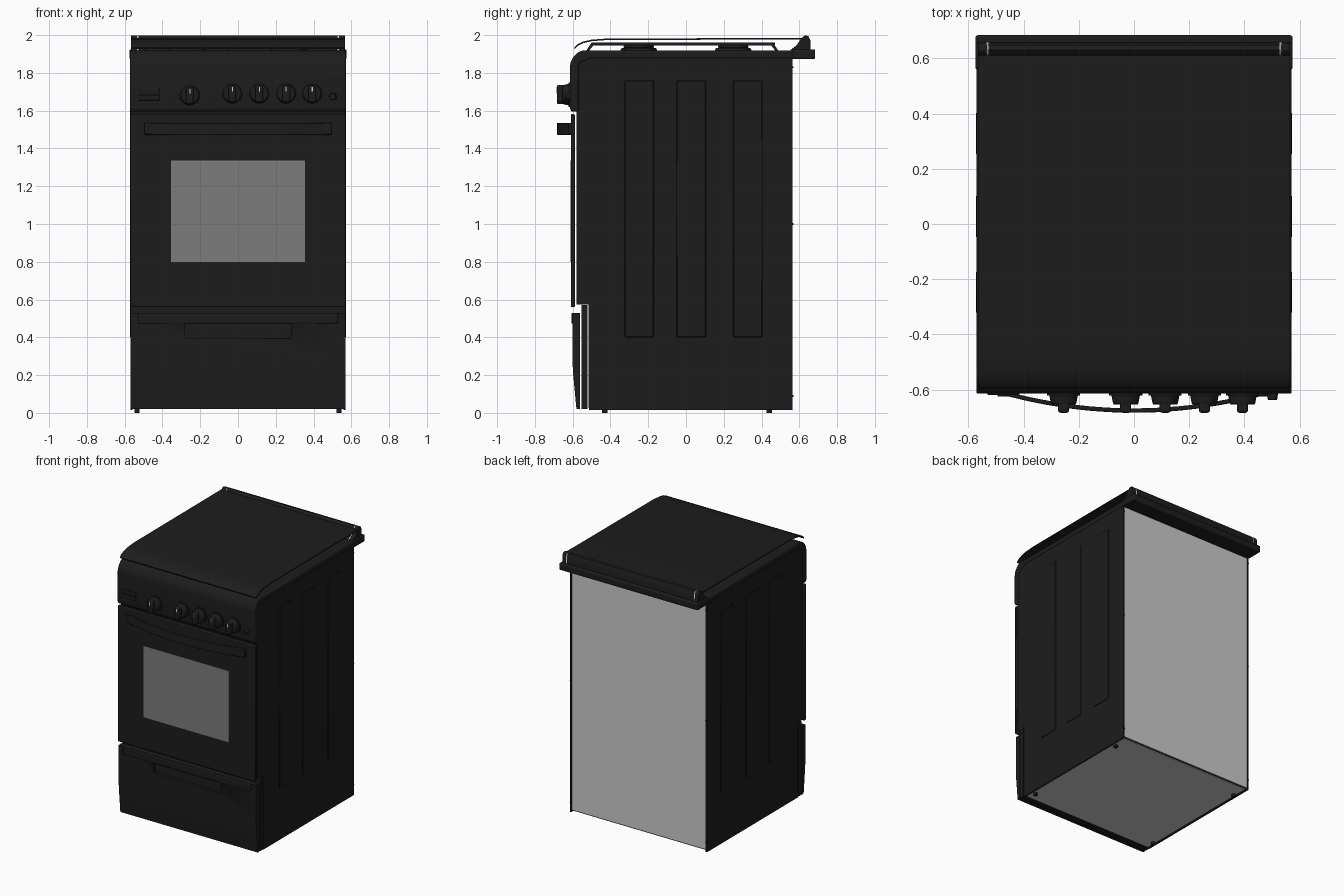
import bpy, bmesh, math
from mathutils import Matrix

if "Cube" in bpy.data.objects:
    bpy.data.objects.remove(bpy.data.objects["Cube"])


def material(name, v):
    m = bpy.data.materials.new(name)
    m.diffuse_color = (v, v, v, 1)
    m.use_nodes = True
    m.node_tree.nodes["Principled BSDF"].inputs["Base Color"].default_value = m.diffuse_color
    return m


BLACK = material("black_enamel", 0.012)
GLASS = material("smoked_glass", 0.2)


def finish(name, bm, mat, bevel=0, seg=2):
    bmesh.ops.recalc_face_normals(bm, faces=bm.faces)
    me = bpy.data.meshes.new(name)
    bm.to_mesh(me)
    bm.free()
    ob = bpy.data.objects.new(name, me)
    bpy.context.collection.objects.link(ob)
    if mat:
        me.materials.append(mat)
    if bevel:
        b = ob.modifiers.new("bevel", "BEVEL")
        b.width, b.segments, b.limit_method = bevel, seg, "ANGLE"
    bpy.ops.object.select_all(action="DESELECT")
    bpy.context.view_layer.objects.active = ob
    ob.select_set(True)
    bpy.ops.object.shade_smooth_by_angle(angle=math.radians(35))
    return ob


def box(name, x, y, z, mat=BLACK, bevel=0.0, seg=2):
    bm = bmesh.new()
    bmesh.ops.create_cube(bm, size=1)
    for v in bm.verts:
        v.co = [r[0] + (c + 0.5) * (r[1] - r[0]) for c, r in zip(v.co, (x, y, z))]
    return finish(name, bm, mat, bevel, seg)


def prism(name, pts, a, b, axis="x", mat=BLACK, bevel=0.0):
    """Extrude a (y,z) outline along x, or an (x,y) outline along z."""
    bm = bmesh.new()
    put = (lambda p, t: (t, p[0], p[1])) if axis == "x" else (lambda p, t: (p[0], p[1], t))
    lo = [bm.verts.new(put(p, a)) for p in pts]
    hi = [bm.verts.new(put(p, b)) for p in pts]
    bm.faces.new(lo)
    bm.faces.new(hi)
    n = len(pts)
    for i in range(n):
        j = (i + 1) % n
        bm.faces.new((lo[i], lo[j], hi[j], hi[i]))
    return finish(name, bm, mat, bevel)


def disc(name, loc, r1, r2, depth, axis="z", mat=BLACK, bevel=0.0, seg=32):
    bm = bmesh.new()
    bmesh.ops.create_cone(bm, cap_ends=True, segments=seg, radius1=r1, radius2=r2, depth=depth)
    rot = {"z": Matrix(), "y": Matrix.Rotation(math.pi / 2, 4, "X"),
           "x": Matrix.Rotation(math.pi / 2, 4, "Y")}[axis]
    bm.transform(Matrix.Translation(loc) @ rot)
    return finish(name, bm, mat, bevel)


# body: stepped back behind the drawer, with grey back and floor sheets
prism("body", [(-0.58, 0.575), (-0.515, 0.575), (-0.515, 0.025), (0.55, 0.025),
               (0.55, 1.89), (-0.58, 1.89)], -0.566, 0.566)
box("back_panel", (-0.558, 0.558), (0.545, 0.556), (0.03, 1.875), None)
box("floor_panel", (-0.55, 0.55), (-0.505, 0.545), (0.02, 0.03), None)

# side sheets with pressed ribs, feet
for s, side in ((-1, "left"), (1, "right")):
    x = sorted((s * 0.558, s * 0.568))
    box(side + "_wall", x, (-0.513, 0.563), (0.015, 1.88))
    for i, y in enumerate((-0.325, -0.05, 0.25)):
        box(f"{side}_rib_{i}", sorted((s * 0.56, s * 0.572)), (y, y + 0.155), (0.4, 1.76),
            bevel=0.004, seg=1)
    for y in (-0.43, 0.44):
        disc(side + "_foot", (s * 0.535, y, 0.0125), 0.014, 0.014, 0.025, seg=16)

# control panel curving up into the cooktop
arc = [(-0.53 - 0.085 * math.cos(a), 1.825 + 0.095 * math.sin(a))
       for a in [math.radians(d) for d in range(0, 91, 10)]]
prism("control_panel", [(-0.57, 1.595), (-0.605, 1.595), (-0.615, 1.61)] + arc +
      [(-0.5, 1.88), (-0.57, 1.85)], -0.571, 0.571, bevel=0.006)
box("cooktop", (-0.571, 0.571), (-0.54, 0.57), (1.875, 1.918), bevel=0.01)

# knobs with grip and white marker
for i, (x, z) in enumerate(((-0.255, 1.68), (-0.03, 1.69), (0.113, 1.69), (0.255, 1.69), (0.393, 1.69))):
    disc(f"knob_collar_{i}", (x, -0.616, z), 0.06, 0.06, 0.012, "y")
    disc(f"knob_{i}", (x, -0.635, z), 0.053, 0.045, 0.04, "y", bevel=0.006)
    box(f"knob_grip_{i}", (x - 0.02, x + 0.02), (-0.684, -0.63), (z - 0.045, z + 0.045), bevel=0.008)
    box(f"knob_marker_{i}", (x - 0.003, x + 0.003), (-0.6855, -0.66), (z + 0.012, z + 0.035), None)
disc("push_button", (0.502, -0.625, 1.675), 0.02, 0.017, 0.025, "y", bevel=0.003)
for i, z in enumerate((1.655, 1.69)):
    box(f"switch_plate_{i}", (-0.53, -0.415), (-0.62, -0.61), (z, z + 0.028), bevel=0.003)

# oven door, window and bowed handle
box("oven_door", (-0.57, 0.57), (-0.61, -0.588), (0.56, 1.582), bevel=0.006)
box("door_window", (-0.355, 0.355), (-0.612, -0.6), (0.8, 1.335), GLASS)
n = 24
xs = [-0.495 + 0.99 * i / n for i in range(n + 1)]
outer = [(x, -0.684 + 0.07 * (x / 0.495) ** 2) for x in xs]
inner = [(x, y + 0.016) for x, y in reversed(outer)]
prism("door_handle", outer + inner, 1.472, 1.535, "z", bevel=0.004)
for s in (-1, 1):
    box("handle_mount", sorted((s * 0.44, s * 0.495)), (-0.625, -0.6), (1.475, 1.532), bevel=0.004)

# storage drawer with finger recess, and the inner panel behind it
drawer = prism("drawer_front", [(-0.56, 0.02), (-0.58, 0.02), (-0.597, 0.2), (-0.6, 0.25),
                                (-0.6, 0.53), (-0.56, 0.53)], -0.57, 0.57)
cutter = box("recess_cutter", (-0.28, 0.28), (-0.7, -0.578), (0.395, 0.475))
cutter.hide_render = True
cutter.hide_set(True)
cut = drawer.modifiers.new("recess", "BOOLEAN")
cut.operation, cut.object, cut.solver = "DIFFERENCE", cutter, "EXACT"
box("drawer_lip", (-0.53, 0.53), (-0.607, -0.59), (0.472, 0.528), bevel=0.006)
box("drawer_inner_panel", (-0.57, 0.57), (-0.553, -0.521), (0.02, 0.572))

# four burners and two pan supports under the lid
for i, (x, y, r) in enumerate(((-0.27, -0.25, 0.08), (0.27, -0.25, 0.06),
                               (-0.27, 0.25, 0.06), (0.27, 0.25, 0.08))):
    disc(f"burner_{i}", (x, y, 1.924), r + 0.02, r + 0.01, 0.016)
    disc(f"burner_cap_{i}", (x, y, 1.938), r, r, 0.014, bevel=0.004)
    for d in (-1, 1):
        a, b = sorted((d * 0.05, d * 0.22))
        box(f"grate_cross_{i}", (x + a, x + b), (y - 0.006, y + 0.006), (1.948, 1.962))
        box(f"grate_finger_{i}", (x - 0.006, x + 0.006), (y + a, y + b), (1.948, 1.962))
for s in (-1, 1):
    for x in (0.05, 0.49):
        prism("grate_rail", [(-0.53, 1.915), (-0.5, 1.96), (0.46, 1.96), (0.49, 1.915),
                             (0.475, 1.915), (0.45, 1.946), (-0.49, 1.946), (-0.515, 1.915)],
              s * x - 0.006, s * x + 0.006)
    for y in (-0.49, -0.02, 0.45):
        box("grate_bar", sorted((s * 0.05, s * 0.49)), (y - 0.006, y + 0.006), (1.946, 1.96))

# thin lid with a turned-down front edge
top = [(-0.592, 1.935), (-0.575, 1.952), (-0.545, 1.966), (-0.5, 1.976), (-0.42, 1.982), (0.61, 1.985)]
prism("lid", top + [(y + 0.003, z - 0.008) for y, z in reversed(top)], -0.566, 0.566)

# rear trim and lid hinges
box("rear_trim", (-0.575, 0.575), (0.56, 0.684), (1.873, 1.925), bevel=0.008)
hinge = [(0.55, 1.92), (0.585, 1.945), (0.612, 1.985), (0.63, 1.999), (0.648, 1.995),
         (0.658, 1.975), (0.66, 1.92)]
prism("hinge_bar", [(y, min(z, 1.998)) for y, z in hinge], -0.527, 0.527)
for s in (-1, 1):
    a, b = sorted((s * 0.533, s * 0.566))
    prism("hinge_cap", hinge, a, b, bevel=0.003)
    a, b = sorted((s * 0.526, s * 0.534))
    prism("hinge_spacer", [(y, z - 0.002) for y, z in hinge], a, b, mat=None)

# small rear fixings
for s in (-1, 1):
    for z in (0.09, 1.0, 1.83):
        disc("rear_screw", (s * 0.562, 0.564, z), 0.005, 0.005, 0.008, "y", seg=10)
